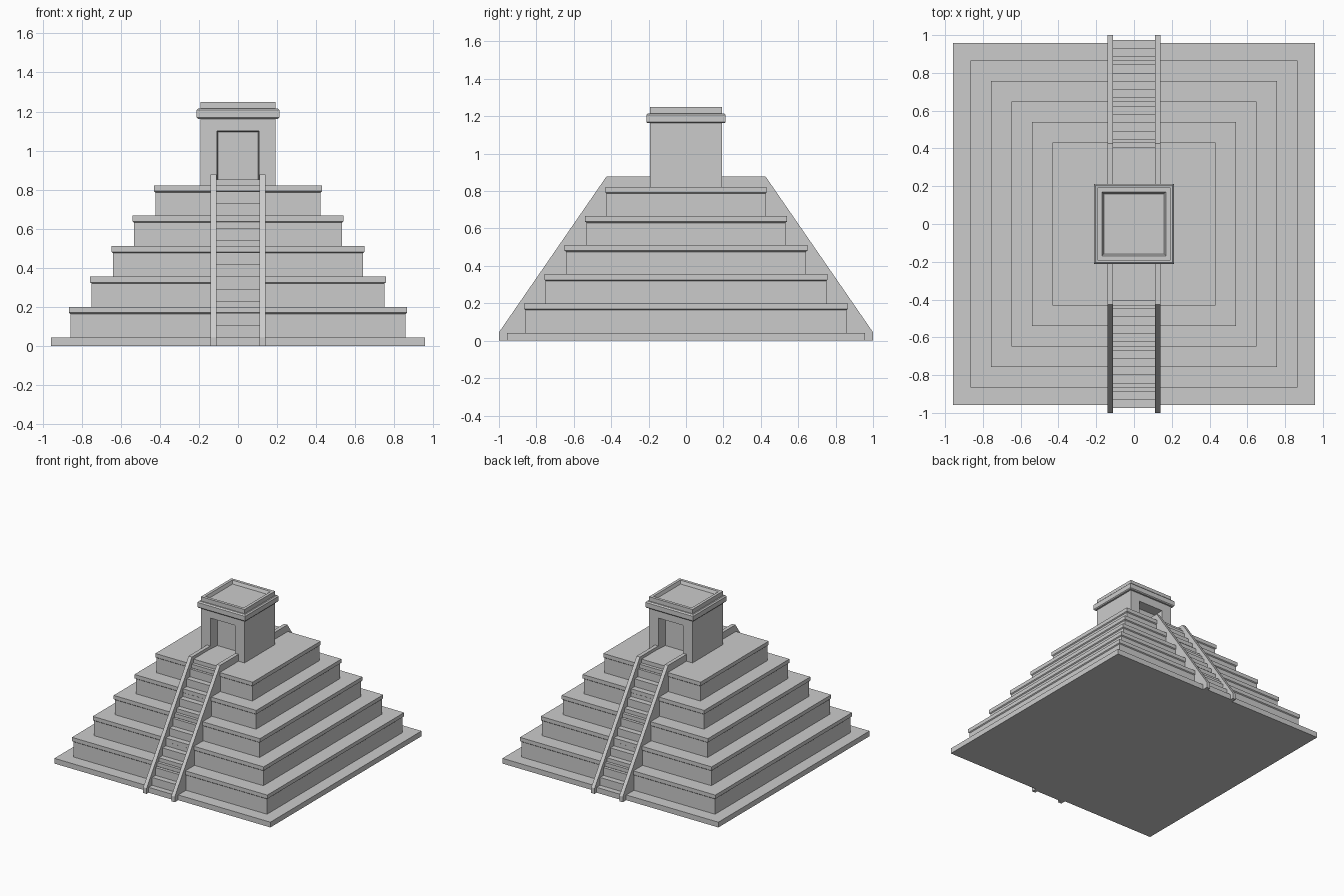
import bpy, bmesh

if "Cube" in bpy.data.objects:
    bpy.data.objects.remove(bpy.data.objects["Cube"])


def finish(name, bm):
    bmesh.ops.recalc_face_normals(bm, faces=bm.faces[:])
    me = bpy.data.meshes.new(name)
    bm.to_mesh(me)
    bm.free()
    ob = bpy.data.objects.new(name, me)
    bpy.context.collection.objects.link(ob)
    return ob


def square_stack(name, profile):
    """Loft square rings given as (half width, z), capped at both ends."""
    bm = bmesh.new()
    rings = [[bm.verts.new((sx * h, sy * h, z))
              for sx, sy in ((-1, -1), (1, -1), (1, 1), (-1, 1))]
             for h, z in profile]
    for a, b in zip(rings, rings[1:]):
        for i in range(4):
            j = (i + 1) % 4
            bm.faces.new((a[i], a[j], b[j], b[i]))
    bm.faces.new(rings[0])
    bm.faces.new(rings[-1])
    return finish(name, bm)


def side_prism(name, profile, x0, x1, side):
    """Extrude a (y, z) profile across x; side = 1 front, -1 back."""
    bm = bmesh.new()
    face = bm.faces.new([bm.verts.new((x0, y * side, z)) for y, z in profile])
    ext = bmesh.ops.extrude_face_region(bm, geom=[face])["geom"]
    moved = [v for v in ext if isinstance(v, bmesh.types.BMVert)]
    bmesh.ops.translate(bm, verts=moved, vec=(x1 - x0, 0, 0))
    return finish(name, bm)


# Ground slab and five terraces with thin overhanging lips
square_stack("base_slab", [(0.957, 0), (0.957, 0.042)])
bottom = 0.04
for i in range(5):
    top = 0.2 + 0.1555 * i
    half = 0.866 - 0.1088 * i
    square_stack(f"terrace_{i + 1}", [
        (half - 0.007, bottom), (half - 0.007, top - 0.036),
        (half, top - 0.03), (half, top)])
    bottom = top

# Stairs, balustrades and door recess cutters, front and back
STEPS, RISE, RUN = 14, 0.0623, 0.0438
stair = [(-0.18, 0.0), (-0.975, 0.0)]
for k in range(STEPS):
    y = -0.975 + RUN * k
    if k:
        stair.append((y, 0.043 + RISE * (k - 1)))
    stair.append((y, 0.043 + RISE * k))
stair.append((-0.18, stair[-1][1]))
floor_z = stair[-1][1]
rail = [(-0.18, 0), (-1, 0), (-1, 0.045), (-0.426, 0.877), (-0.18, 0.877)]

cutters = []
for side, label in ((1, "front"), (-1, "back")):
    side_prism(f"{label}_stairs", stair, -0.112, 0.112, side)
    for sx in (-1, 1):
        side_prism(f"{label}_balustrade_{'left' if sx < 0 else 'right'}",
                   rail, sx * 0.11, sx * 0.14, side)
    # door recess narrows slightly toward its back panel
    bm = bmesh.new()
    outer, inner = [
        [bm.verts.new((x, y * side, z)) for x, z in
         ((-w, floor_z), (w, floor_z), (w, t), (-w, t))]
        for y, w, t in ((-0.25, 0.112, 1.105), (-0.115, 0.102, 1.094))]
    bm.faces.new(outer)
    bm.faces.new(inner)
    for i in range(4):
        j = (i + 1) % 4
        bm.faces.new((outer[i], outer[j], inner[j], inner[i]))
    cut = finish(f"{label}_door_cutter", bm)
    cut.hide_render = True
    cut.hide_viewport = True
    cutters.append(cut)

# Temple walls with the two door recesses
walls = square_stack("temple_walls", [(0.193, 0.8), (0.193, 1.18)])
for cut in cutters:
    mod = walls.modifiers.new("door", 'BOOLEAN')
    mod.operation = 'DIFFERENCE'
    mod.solver = 'EXACT'
    mod.object = cut

# Cornice band and sunken roof parapet
square_stack("temple_roof", [
    (0.206, 1.163), (0.212, 1.17), (0.212, 1.207), (0.203, 1.216),
    (0.193, 1.216), (0.193, 1.25), (0.17, 1.25), (0.16, 1.225)])
